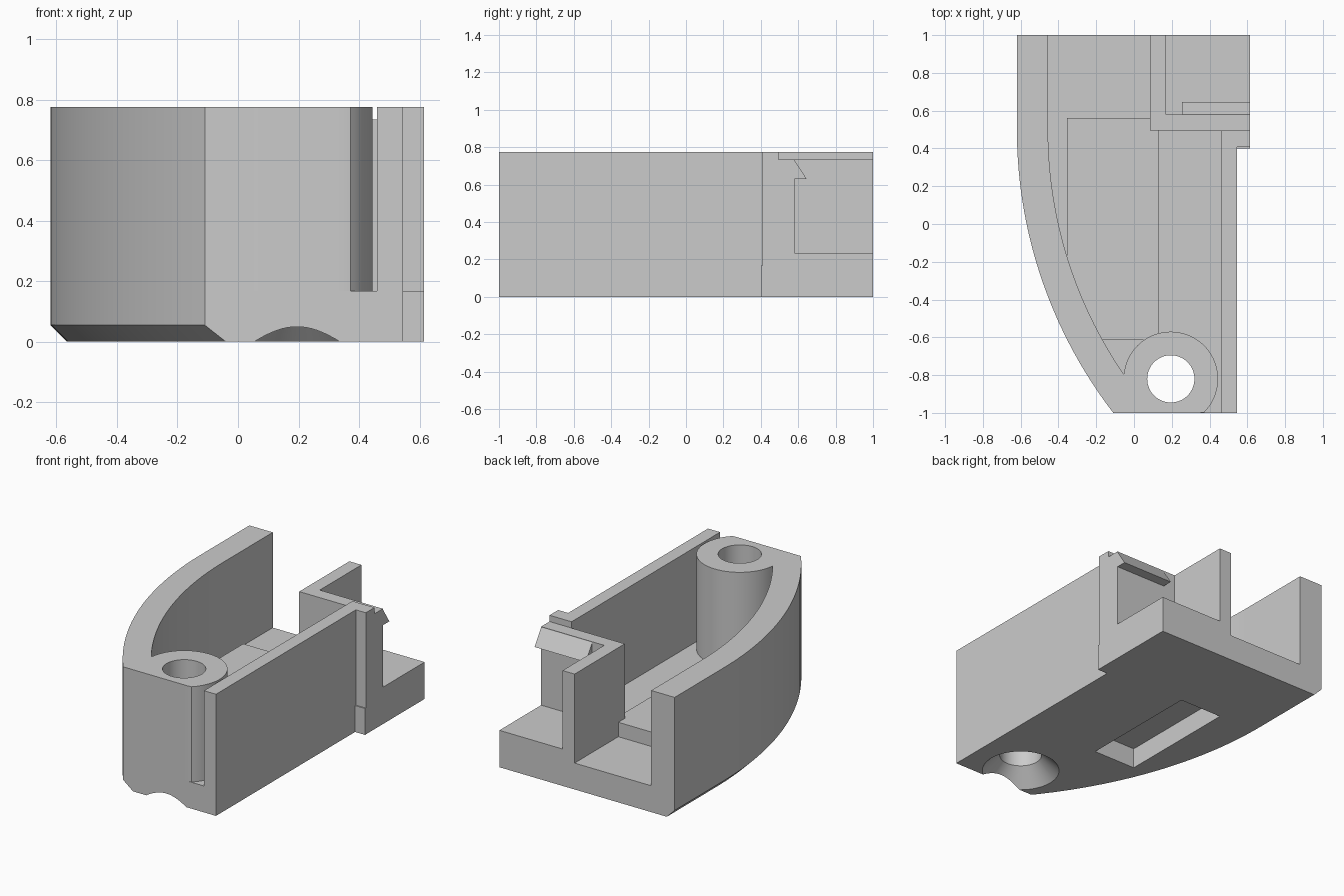
import bpy, bmesh, math

if "Cube" in bpy.data.objects:
    bpy.data.objects.remove(bpy.data.objects["Cube"], do_unlink=True)

grey = bpy.data.materials.new("light_grey_plastic")
grey.use_nodes = True
tone = (0.6, 0.6, 0.6, 1)
grey.diffuse_color = tone
grey.node_tree.nodes["Principled BSDF"].inputs["Base Color"].default_value = tone

TOP, FLOOR = 0.775, 0.168
ARC_X, ARC_Y, RADIUS, WALL = 1.84, 0.5, 2.46, 0.165
BOSS_X, BOSS_Y, HOLE = 0.195, -0.82, 0.125
parts = []


def loft(name, rings, closed=False):
    """Solid through rings of points; closed joins the last ring to the first."""
    bm = bmesh.new()
    loops = [[bm.verts.new(p) for p in ring] for ring in rings]
    n = len(loops[0])
    pairs = list(zip(loops, loops[1:]))
    if closed:
        pairs.append((loops[-1], loops[0]))
    else:
        bm.faces.new(loops[0][::-1])
        bm.faces.new(loops[-1])
    for a, b in pairs:
        for i in range(n):
            j = (i + 1) % n
            bm.faces.new((a[i], a[j], b[j], b[i]))
    bmesh.ops.recalc_face_normals(bm, faces=bm.faces)
    mesh = bpy.data.meshes.new(name)
    bm.to_mesh(mesh)
    bm.free()
    mesh.materials.append(grey)
    obj = bpy.data.objects.new(name, mesh)
    bpy.context.collection.objects.link(obj)
    parts.append(obj)
    return obj


def prism(name, outline, z0, z1):
    return loft(name, [[(x, y, z) for x, y in outline] for z in (z0, z1)])


def box(name, x0, x1, y0, y1, z0, z1):
    return prism(name, [(x0, y0), (x1, y0), (x1, y1), (x0, y1)], z0, z1)


def circle(radius, z, front=-9, count=72):
    """Ring around the screw hole, flattened where it passes the front plane."""
    pts = []
    for i in range(count):
        a = math.tau * i / count
        r = radius
        if BOSS_Y + r * math.sin(a) < front:
            r = (front - BOSS_Y) / math.sin(a)
        pts.append((BOSS_X + r * math.cos(a), BOSS_Y + r * math.sin(a), z))
    return pts


def curved_side(inset, y_end, steps=28):
    """Straight side that bends into an arc, from back to front."""
    r = RADIUS - inset
    pts = [(ARC_X - r, 1)]
    for i in range(steps + 1):
        y = ARC_Y + (y_end - ARC_Y) * i / steps
        pts.append((ARC_X - math.sqrt(r * r - (y - ARC_Y) ** 2), y))
    return pts


def cut(target, cutter):
    mod = target.modifiers.new("Cut", 'BOOLEAN')
    mod.operation = 'DIFFERENCE'
    mod.solver = 'EXACT'
    mod.object = cutter
    bpy.context.view_layer.objects.active = target
    bpy.ops.object.modifier_apply(modifier=mod.name)
    parts.remove(cutter)
    bpy.data.objects.remove(cutter, do_unlink=True)


# Base plate with a chamfer under the curved side
right_side = [(0.545, -1), (0.545, 0.4), (0.615, 0.4), (0.615, 1)]
base = loft("base_plate", [
    [(x, y, z) for x, y in curved_side(inset, -1) + right_side]
    for inset, z in ((0.055, 0), (0, 0.055), (0, FLOOR))])

# Countersunk screw hole and the slot underneath
cut(base, loft("screw_hole_cutter", [circle(0.239, -0.01), circle(HOLE, 0.105), circle(HOLE, 1)]))
cut(base, box("slot_cutter", -0.3, 0, -0.36, 0.44, -0.1, 0.13))

# Curved outer wall, filled in at the front beside the boss
prism("curved_wall", curved_side(0, -1) + [(0.055, -1)] + curved_side(WALL, -0.81)[::-1], FLOOR, TOP)

# Hollow screw boss, flat at the front
loft("screw_boss", [circle(0.25, FLOOR, -1), circle(0.25, TOP, -1),
                    circle(HOLE, TOP), circle(HOLE, FLOOR)], closed=True)

# Straight side wall with its end column
box("side_wall", 0.46, 0.545, -1, 0.45, FLOOR, TOP)
box("side_column", 0.46, 0.615, 0.408, 0.495, FLOOR, TOP)

# Lower corner wall and the ledge behind it
box("corner_wall", 0.085, 0.615, 0.495, 0.58, FLOOR, 0.735)
box("corner_wall_leg", 0.085, 0.17, 0.495, 1, FLOOR, 0.735)
box("back_ledge", 0.17, 0.615, 0.58, 1, FLOOR, 0.235)

# Raised floor pad
pad = [(-0.355, 0.56), (-0.355, -0.3), (-0.22, -0.615), (0.13, -0.615), (0.13, 0.56)]
prism("floor_pad", pad, FLOOR, 0.26)

# Snap hook on the corner wall
hook = [(0.57, 0.63), (0.645, 0.63), (0.58, 0.73), (0.57, 0.73)]
loft("snap_hook", [[(x, y, z) for y, z in hook] for x in (0.255, 0.615)])

for obj in parts:
    obj.select_set(True)
bpy.context.view_layer.objects.active = base
bpy.ops.object.shade_smooth_by_angle(angle=math.radians(30))
